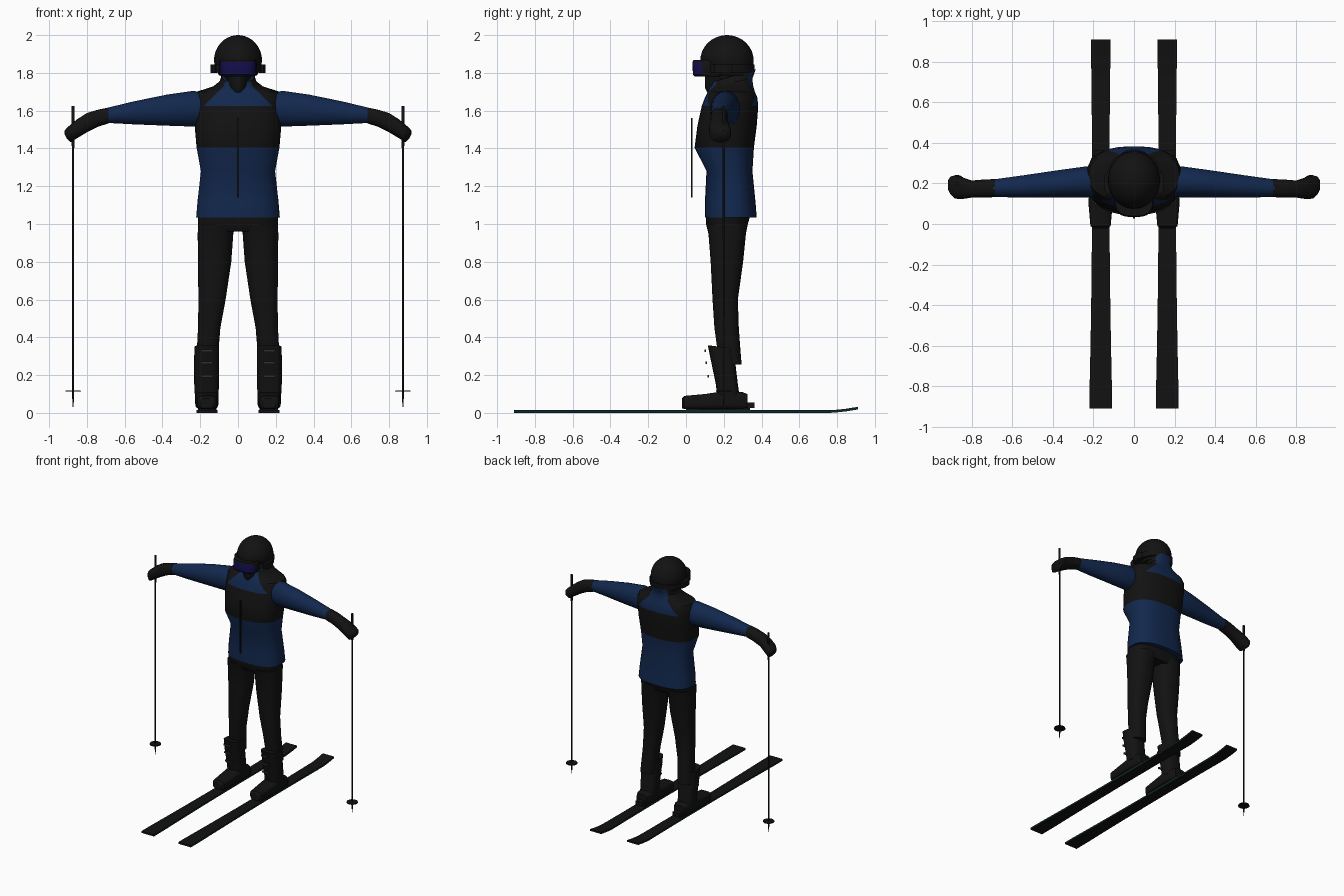
import bpy, bmesh, math
from mathutils import Vector

if "Cube" in bpy.data.objects:
    bpy.data.objects.remove(bpy.data.objects["Cube"])

X, Y, Z = Vector((1, 0, 0)), Vector((0, 1, 0)), Vector((0, 0, 1))


def mat(name, rgb):
    m = bpy.data.materials.new(name)
    m.diffuse_color = (*rgb, 1)
    m.use_nodes = True
    m.node_tree.nodes["Principled BSDF"].inputs["Base Color"].default_value = m.diffuse_color
    return m


BLACK = mat("black", (0.006, 0.006, 0.006))
BLUE = mat("jacket blue", (0.006, 0.021, 0.075))
LENS = mat("lens indigo", (0.006, 0.004, 0.065))
TEAL = mat("ski edge teal", (0.004, 0.02, 0.018))
GREY = mat("buckle grey", (0.03, 0.03, 0.03))


def finish(name, bm, mats):
    bmesh.ops.recalc_face_normals(bm, faces=bm.faces)
    me = bpy.data.meshes.new(name)
    bm.to_mesh(me)
    bm.free()
    for m in mats:
        me.materials.append(m)
    ob = bpy.data.objects.new(name, me)
    bpy.context.collection.objects.link(ob)
    return ob


def loft(stations, u, v, n=24, e=2.0):
    """Closed skin through superellipse rings: (centre, half size u, half size v, tilt)."""
    bm = bmesh.new()
    rings = []
    for c, ru, rv, tilt in stations:
        ring = []
        for i in range(n):
            a = 2 * math.pi * (i + 0.5) / n
            cu = math.copysign(abs(math.cos(a)) ** (2 / e), math.cos(a))
            sv = math.copysign(abs(math.sin(a)) ** (2 / e), math.sin(a))
            p = Vector(c) + u * ru * cu + v * rv * sv
            ring.append(bm.verts.new(p + Z * tilt * sv))
        rings.append(ring)
    for a, b in zip(rings, rings[1:]):
        for i in range(n):
            j = (i + 1) % n
            bm.faces.new((a[i], a[j], b[j], b[i]))
    bm.faces.new(rings[0])
    bm.faces.new(rings[-1])
    return bm


def upright(rows, **k):
    """Rows of (z, x0, x1, y0, y1[, tilt])."""
    return loft([(((r[1] + r[2]) / 2, (r[3] + r[4]) / 2, r[0]), (r[2] - r[1]) / 2,
                  (r[4] - r[3]) / 2, r[5] if len(r) > 5 else 0) for r in rows], X, Y, **k)


def sideways(rows, s, **k):
    """Rows of (x, y0, y1, z0, z1), mirrored by s."""
    return loft([((s * r[0], (r[1] + r[2]) / 2, (r[3] + r[4]) / 2), (r[2] - r[1]) / 2,
                  (r[4] - r[3]) / 2, 0) for r in rows], Y, Z, **k)


def box(name, c, size, m):
    bm = bmesh.new()
    bmesh.ops.create_cube(bm, size=1)
    for vert in bm.verts:
        vert.co = Vector(c) + Vector([a * b for a, b in zip(vert.co, size)])
    return finish(name, bm, [m])


def mirror_x(rows, s):
    return [(r[0], min(s * r[1], s * r[2]), max(s * r[1], s * r[2]), *r[3:]) for r in rows]


# jacket body: blue with a black chest band and black shoulder patches
bm = upright([(1.035, -.222, .222, .10, .375), (1.12, -.215, .215, .10, .368),
              (1.28, -.197, .197, .108, .352), (1.405, -.22, .22, .045, .36),
              (1.52, -.23, .23, .06, .375), (1.625, -.234, .234, .083, .383),
              (1.67, -.233, .233, .10, .378), (1.70, -.222, .222, .115, .365),
              (1.725, -.135, .135, .12, .355, .01), (1.75, -.098, .098, .13, .352, .02),
              (1.785, -.086, .086, .135, .37, .035)], n=36, e=2.5)
for s in (1, -1):
    top = [f for f in bm.faces if f.calc_center_median().z > 1.625]
    geom = list({g for f in top for g in (f, *f.edges, *f.verts)})
    bmesh.ops.bisect_plane(bm, geom=geom, dist=1e-5, plane_co=(s * .185, 0, 1.62), plane_no=(s, 0, 1))
for f in bm.faces:
    c = f.calc_center_median()
    f.material_index = int(1.405 < c.z < 1.625 or (c.z > 1.625 and abs(c.x) + c.z > 1.805 and abs(c.x) > .07))
finish("jacket", bm, [BLUE, BLACK])
box("zipper", (0, .031, 1.35), (.01, .008, .42), BLACK)

# neck and masked face
finish("face", upright([(1.64, -.045, .045, .15, .29), (1.69, -.045, .045, .115, .29),
                        (1.72, -.055, .055, .10, .30), (1.76, -.058, .058, .10, .31),
                        (1.80, -.085, .085, .10, .33), (1.86, -.09, .09, .10, .33)]), [BLACK])

# helmet: straight lower shell and a round dome
rows = [(1.785, -.10, .10, .15, .345), (1.82, -.12, .12, .105, .357)]
for i in range(9):
    a = math.radians(i * 10.9)
    k = max(math.cos(a), .04)
    rows.append((1.865 + .135 * math.sin(min(a, math.pi / 2)), -.128 * k, .128 * k, .217 - .142 * k, .217 + .142 * k))
finish("helmet", upright(rows, n=32), [BLACK])

# goggles: black frame with a coloured lens band, plus strap and side clips
bm = upright([(1.782, -.09, .09, .045, .2), (1.792, -.097, .097, .036, .2),
              (1.857, -.097, .097, .034, .2), (1.868, -.092, .092, .04, .2)], n=32, e=2.8)
for f in bm.faces:
    c = f.calc_center_median()
    f.material_index = int(1.8 < c.z < 1.85 and c.y < .085)
finish("goggles", bm, [BLACK, LENS])
finish("goggle_strap", upright([(1.802, -.133, .133, .085, .362), (1.845, -.135, .135, .085, .364)], n=32), [BLACK])
for s in (1, -1):
    finish("ear_pad", upright(mirror_x([(1.80, .11, .145, .15, .25), (1.845, .11, .147, .15, .25)], s),
                              n=16, e=3), [BLACK])

# hips
finish("hips", upright([(.96, -.20, .20, .13, .31), (1.0, -.212, .212, .105, .328),
                        (1.06, -.212, .212, .105, .345)], n=32, e=2.6), [BLACK])

for s in (1, -1):
    # sleeve and glove
    finish("sleeve", sideways([(.17, .14, .275, 1.53, 1.69), (.235, .13, .285, 1.515, 1.706),
                               (.38, .13, .265, 1.52, 1.685), (.55, .13, .24, 1.527, 1.65),
                               (.695, .133, .22, 1.535, 1.615)], s), [BLUE])
    finish("glove", sideways([(.685, .132, .222, 1.532, 1.617), (.74, .13, .22, 1.515, 1.606),
                              (.80, .13, .215, 1.485, 1.588), (.85, .122, .232, 1.455, 1.556),
                              (.885, .125, .24, 1.432, 1.528), (.905, .145, .235, 1.45, 1.51),
                              (.918, .17, .215, 1.475, 1.495)], s, n=20, e=2.4), [BLACK])
    # trouser leg
    finish("trouser_leg", upright(mirror_x([(1.0, .01, .212, .105, .328), (.95, .024, .214, .118, .318),
                                            (.80, .035, .213, .13, .303), (.60, .065, .21, .14, .275),
                                            (.45, .093, .212, .15, .28), (.34, .102, .218, .165, .288),
                                            (.255, .108, .222, .18, .295)], s), e=2.4), [BLACK])
    # boot shaft, foot and buckles
    finish("boot_shaft", upright(mirror_x([(.35, .10, .23, .115, .25, -.008), (.26, .099, .234, .135, .262),
                                           (.15, .10, .232, .158, .275), (.08, .104, .228, .165, .285)], s),
                                  e=3), [BLACK])
    foot = [(-.022, .035, .025, .075), (-.01, .05, .02, .09), (.10, .06, .018, .10),
            (.20, .062, .018, .115), (.30, .055, .018, .11), (.325, .045, .022, .10)]
    finish("boot_foot", loft([((s * .165, y, (a + b) / 2), w, (b - a) / 2, 0) for y, w, a, b in foot],
                             X, Z, e=4), [BLACK])
    for y, z in ((.101, .33), (.108, .265), (.117, .195)):
        box("boot_buckle", (s * .165, y, z), (.06, .008, .013), GREY)
    # ski with waisted outline and raised tip, coloured side edges
    bm = bmesh.new()
    rings = []
    for i in range(29):
        y = -.91 + 1.82 * i / 28
        w = .043 + .012 * min(1, ((y - .2) / 1.0) ** 2)
        z = .018 * max(0, (y - .76) / .15) ** 1.5
        rings.append([bm.verts.new((s * .164 + a * w, y, z + b)) for a, b in
                      ((-1, 0), (1, 0), (1, .014), (-1, .014))])
    for a, b in zip(rings, rings[1:]):
        for k in range(4):
            f = bm.faces.new((a[k], a[(k + 1) % 4], b[(k + 1) % 4], b[k]))
            f.material_index = k % 2
    bm.faces.new(rings[0])
    bm.faces.new(rings[-1])
    finish("ski", bm, [BLACK, TEAL])
    # bindings
    box("binding_plate", (s * .164, .17, .018), (.085, .34, .014), BLACK)
    box("binding_heel", (s * .164, .335, .04), (.06, .055, .028), BLACK)
    # pole: tip, shaft, grip and basket
    pole = [(.03, .002), (.08, .005), (1.40, .006), (1.42, .008), (1.625, .008)]
    finish("pole", upright([(z, s * .873 - r, s * .873 + r, .2 - r, .2 + r) for z, r in pole], n=12), [BLACK])
    finish("pole_basket", upright([(z, s * .873 - r, s * .873 + r, .2 - r, .2 + r)
                                   for z, r in ((.112, .042), (.119, .04))], n=20), [BLACK])

# smooth shading with crisp edges
for ob in bpy.context.collection.objects:
    ob.select_set(True)
    bpy.context.view_layer.objects.active = ob
bpy.ops.object.shade_smooth_by_angle(angle=math.radians(35))
